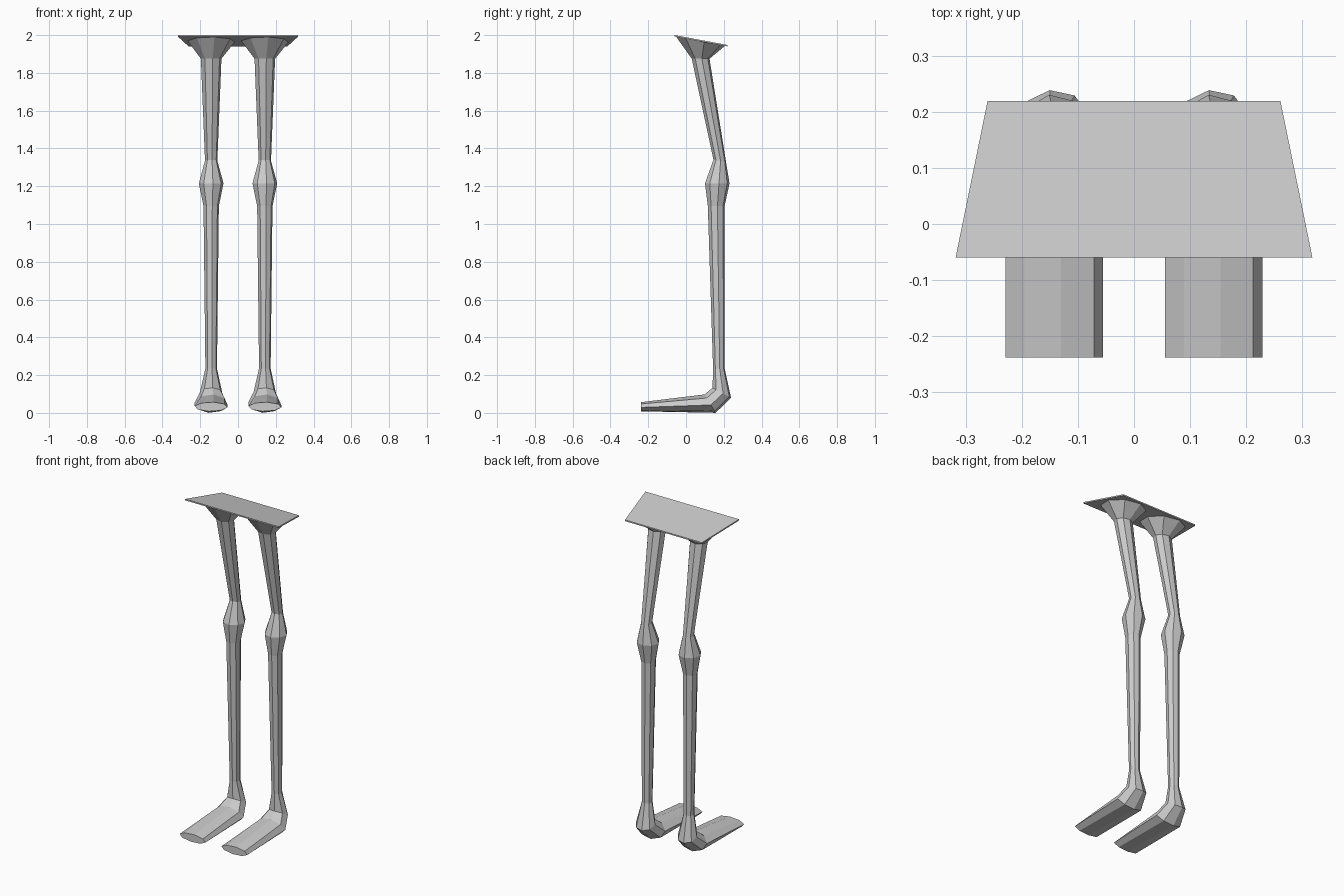
import bpy, bmesh, math

if "Cube" in bpy.data.objects:
    bpy.data.objects.remove(bpy.data.objects["Cube"])

# Leg rings: (front y, front z), (back y, back z), half width
RINGS = [
    ((-0.052, 1.990), (0.208, 1.943), 0.126),  # hip cup rim
    ((0.030, 1.875), (0.125, 1.875), 0.055),   # hip neck
    ((0.145, 1.340), (0.212, 1.330), 0.033),   # above knee
    ((0.100, 1.215), (0.231, 1.215), 0.066),   # knee
    ((0.115, 1.095), (0.205, 1.095), 0.041),   # below knee
    ((0.143, 0.235), (0.205, 0.235), 0.031),   # ankle
    ((0.140, 0.133), (0.239, 0.080), 0.060),   # upper heel
    ((0.098, 0.098), (0.157, 0.000), 0.088),   # sole bend
    ((-0.238, 0.057), (-0.238, 0.008), 0.088), # toe end
]
SIDES, TWIST = 8, math.radians(-8)


def finish(bm, name):
    bmesh.ops.recalc_face_normals(bm, faces=bm.faces)
    mesh = bpy.data.meshes.new(name)
    bm.to_mesh(mesh)
    bm.free()
    obj = bpy.data.objects.new(name, mesh)
    bpy.context.collection.objects.link(obj)
    return obj


def loft(name, loops):
    bm = bmesh.new()
    rows = [[bm.verts.new(p) for p in loop] for loop in loops]
    for a, b in zip(rows, rows[1:]):
        n = len(a)
        for i in range(n):
            j = (i + 1) % n
            bm.faces.new((a[i], a[j], b[j], b[i]))
    bm.faces.new(rows[0])
    bm.faces.new(rows[-1])
    return finish(bm, name)


def leg_ring(front, back, half_width):
    points = []
    for i in range(SIDES):
        t = TWIST + math.tau * i / SIDES
        s = math.sin(t) / 2
        points.append((half_width * math.cos(t),
                       (front[0] + back[0]) / 2 + s * (front[0] - back[0]),
                       (front[1] + back[1]) / 2 + s * (front[1] - back[1])))
    return points


# Legs with feet: the same shape repeated on both sides
for side, x in (("left", -0.142), ("right", 0.142)):
    leg = loft(side + "_leg", [leg_ring(*r) for r in RINGS])
    leg.location.x = x

# Tilted hip plate, wider at the front
outline = [(-0.318, -0.060, 2.0), (0.318, -0.060, 2.0),
           (0.261, 0.219, 1.948), (-0.261, 0.219, 1.948)]
loft("hip_plate", [outline, [(x, y, z - 0.008) for x, y, z in outline]])
